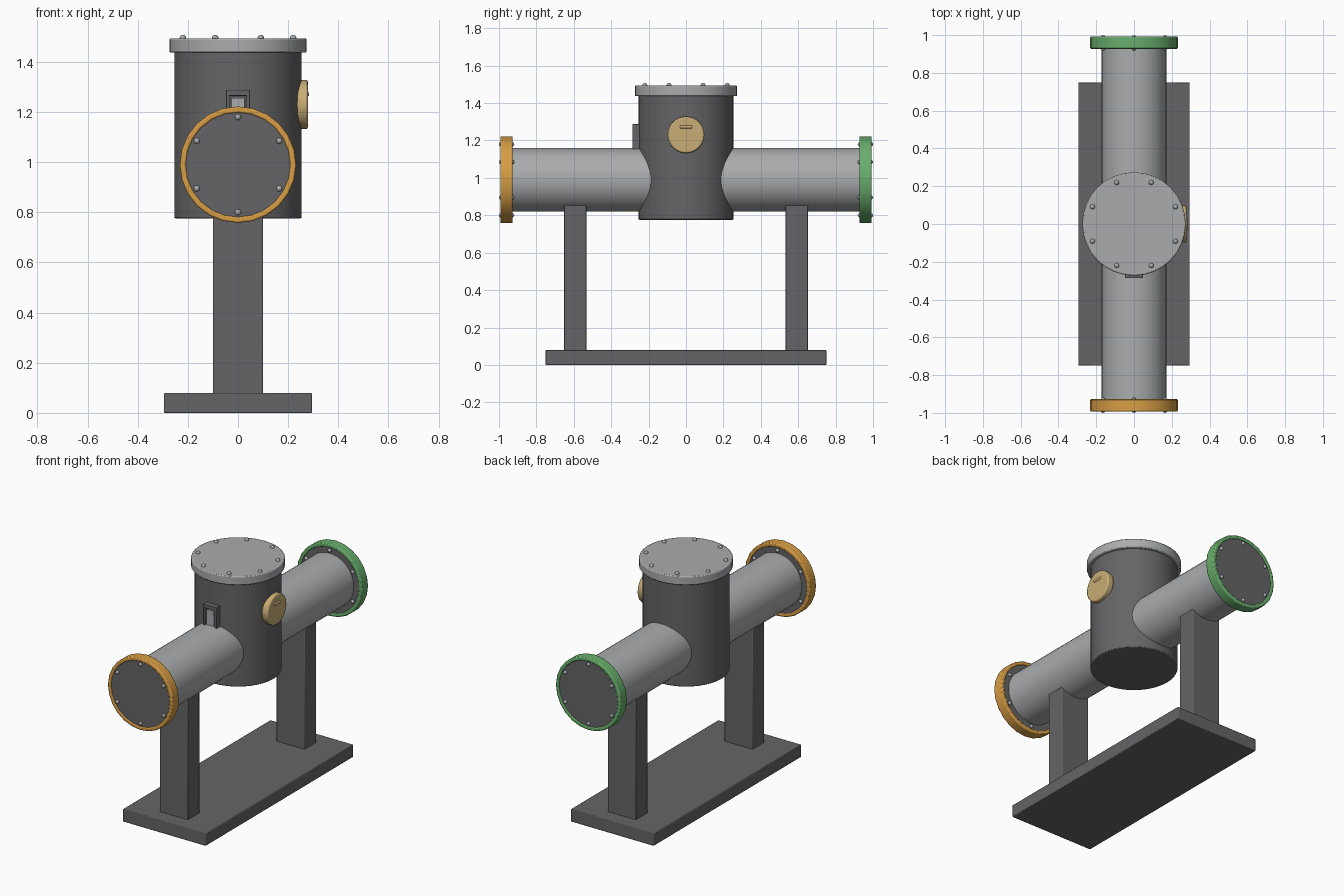
import bpy, bmesh, math
from mathutils import Matrix, Vector

cube = bpy.data.objects.get("Cube")
if cube:
    bpy.data.objects.remove(cube, do_unlink=True)


def material(name, rgb):
    m = bpy.data.materials.new(name)
    m.use_nodes = True
    m.diffuse_color = (*rgb, 1)
    m.node_tree.nodes["Principled BSDF"].inputs["Base Color"].default_value = (*rgb, 1)
    return m


DARK = material("dark grey", (0.13, 0.13, 0.135))
STEEL = material("light steel", (0.40, 0.41, 0.42))
ORANGE = material("orange", (0.68, 0.34, 0.06))
GREEN = material("green", (0.14, 0.42, 0.15))
BRASS = material("pale brass", (0.58, 0.42, 0.18))

UP = Vector((0, 0, 1))
AXIS_Z = 0.99  # height of the horizontal pipe


def finish(name, bm, mat, bevel=0.0, smooth=35):
    mesh = bpy.data.meshes.new(name)
    bmesh.ops.recalc_face_normals(bm, faces=bm.faces)
    bm.to_mesh(mesh)
    bm.free()
    obj = bpy.data.objects.new(name, mesh)
    bpy.context.collection.objects.link(obj)
    mesh.materials.append(mat)
    if bevel:
        mod = obj.modifiers.new("soft edges", "BEVEL")
        mod.width = bevel
        mod.segments = 2
        mod.limit_method = "ANGLE"
        mod.angle_limit = math.radians(40)
    bpy.ops.object.select_all(action="DESELECT")
    obj.select_set(True)
    bpy.context.view_layer.objects.active = obj
    bpy.ops.object.shade_smooth_by_angle(angle=math.radians(smooth))
    return obj


def box(name, lo, hi, mat, bevel=0.004):
    lo, hi = Vector(lo), Vector(hi)
    bm = bmesh.new()
    bmesh.ops.create_cube(bm, size=1)
    bmesh.ops.scale(bm, vec=hi - lo, verts=bm.verts)
    bmesh.ops.translate(bm, vec=(lo + hi) / 2, verts=bm.verts)
    return finish(name, bm, mat, bevel)


def cylinder(name, start, end, radius, mat, sides=48, bevel=0.0):
    start, end = Vector(start), Vector(end)
    turn = UP.rotation_difference(end - start).to_matrix().to_4x4()
    bm = bmesh.new()
    bmesh.ops.create_cone(bm, cap_ends=True, segments=sides, radius1=radius,
                          radius2=radius, depth=(end - start).length,
                          matrix=Matrix.Translation((start + end) / 2) @ turn)
    return finish(name, bm, mat, bevel)


def ring(name, y0, y1, inner, outer, mat, sides=24):
    # rectangular profile spun around the pipe axis
    bm = bmesh.new()
    loops = []
    for r, y in ((inner, y0), (outer, y0), (outer, y1), (inner, y1)):
        loops.append([bm.verts.new((r * math.sin(a), y, AXIS_Z + r * math.cos(a)))
                      for a in (math.tau * i / sides for i in range(sides))])
    for k in range(4):
        a, b = loops[k], loops[(k + 1) % 4]
        for i in range(sides):
            j = (i + 1) % sides
            bm.faces.new((a[i], a[j], b[j], b[i]))
    return finish(name, bm, mat, 0.006, 25)


def bolts(name, points, mat, radius=0.013):
    bm = bmesh.new()
    for p in points:
        bmesh.ops.create_uvsphere(bm, u_segments=12, v_segments=8, radius=radius,
                                  matrix=Matrix.Translation(p))
    return finish(name, bm, mat, 0, 60)


# Stand
box("base_plate", (-0.295, -0.75, 0), (0.295, 0.75, 0.08), DARK)
for label, side in (("front", -1), ("back", 1)):
    y = side * 0.593
    box(label + "_leg", (-0.1, y - 0.06, 0.07), (0.1, y + 0.06, 0.855), DARK)

# Vertical chamber with bolted lid
cylinder("chamber", (0, 0, 0.776), (0, 0, 1.45), 0.254, DARK, bevel=0.005)
cylinder("lid", (0, 0, 1.437), (0, 0, 1.494), 0.274, STEEL, 32, 0.006)
lid_angles = [math.tau * (i + 0.5) / 8 for i in range(8)]
bolts("lid_bolts", [(0.238 * math.cos(a), 0.238 * math.sin(a), 1.495)
                    for a in lid_angles], STEEL)

# Horizontal pipe with a coloured flange at each end
cylinder("pipe", (0, -0.96, AXIS_Z), (0, 0.96, AXIS_Z), 0.171, STEEL)
flange_angles = [math.tau * i / 6 for i in range(6)]
for label, side, mat in (("front", -1, ORANGE), ("back", 1, GREEN)):
    ring(label + "_flange_ring", side * 0.927, side * 0.993, 0.208, 0.232, mat)
    cylinder(label + "_end_cap", (0, side * 0.931, AXIS_Z), (0, side * 0.989, AXIS_Z),
             0.212, DARK, 32)
    bolts(label + "_flange_bolts",
          [(0.19 * math.sin(a), side * y, AXIS_Z + 0.19 * math.cos(a))
           for y in (0.93, 0.988) for a in flange_angles], STEEL, 0.012)

# Round port on the left side, with a raised bar
cylinder("side_port", (0.235, 0, 1.23), (0.279, 0, 1.23), 0.098, BRASS, 32, 0.008)
box("port_bar", (0.27, -0.033, 1.263), (0.284, 0.033, 1.28), BRASS, 0.005)

# Switch housing on the front: a frame around a light panel
for name, x0, x1, z0, z1 in (("left_rail", 0.033, 0.048, 1.14, 1.288),
                             ("right_rail", -0.048, -0.033, 1.14, 1.288),
                             ("top_rail", -0.04, 0.04, 1.265, 1.288)):
    box("switch_" + name, (x0, -0.287, z0), (x1, -0.24, z1), DARK, 0.003)
box("switch_back", (-0.04, -0.27, 1.14), (0.04, -0.24, 1.28), DARK, 0)
box("switch_panel", (-0.027, -0.283, 1.14), (0.027, -0.26, 1.257), STEEL, 0.003)
